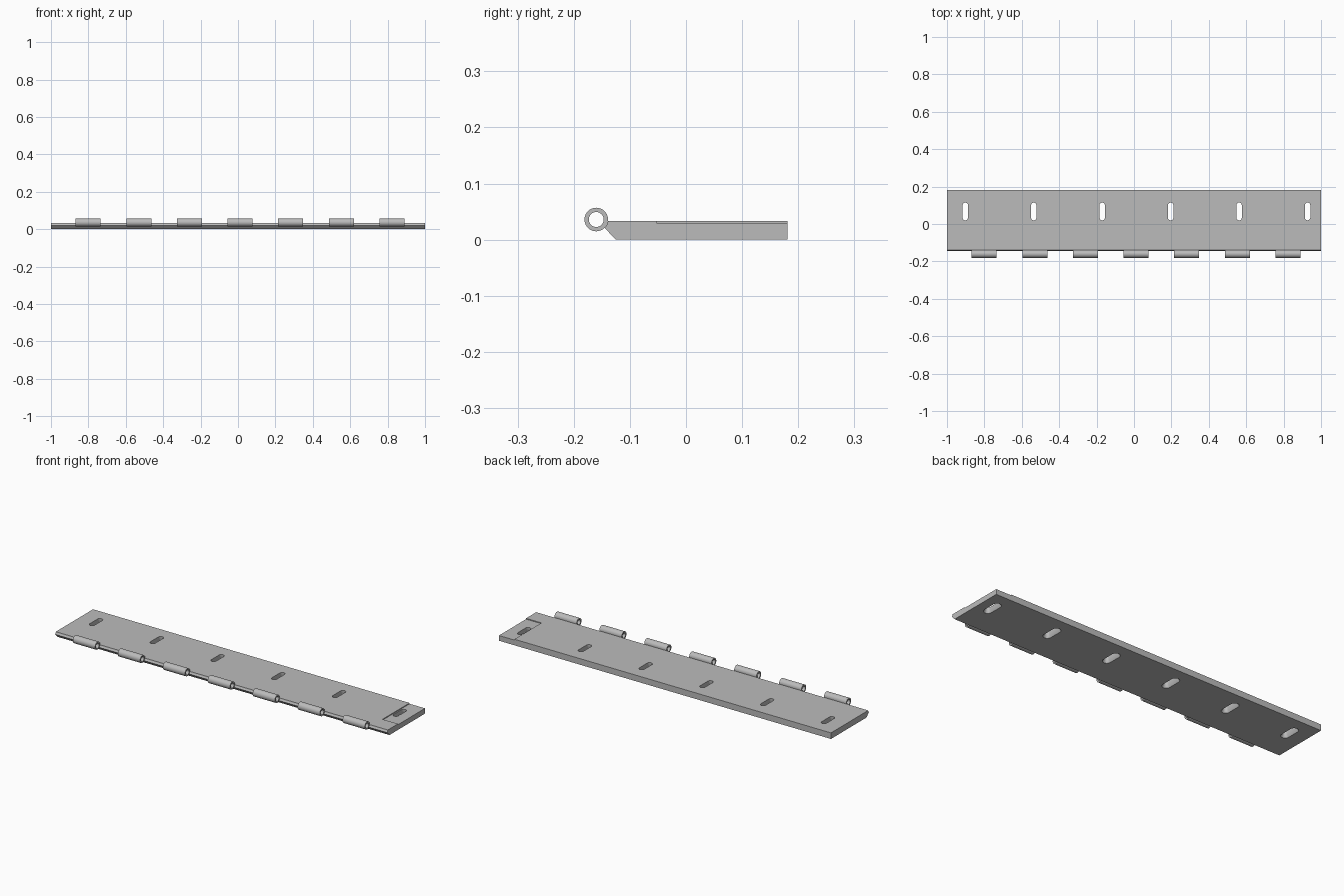
import bpy, bmesh, math

cube = bpy.data.objects.get("Cube")
if cube:
    bpy.data.objects.remove(cube, do_unlink=True)

steel = bpy.data.materials.new("grey_steel")
steel.use_nodes = True
GREY = (0.5, 0.5, 0.5, 1)
steel.diffuse_color = GREY
steel.node_tree.nodes["Principled BSDF"].inputs["Base Color"].default_value = GREY

PIN_Y, PIN_Z = -0.16, 0.036
OUTER, INNER = 0.021, 0.0133
TOP = 0.033


def make_object(name, bm):
    bmesh.ops.recalc_face_normals(bm, faces=bm.faces)
    mesh = bpy.data.meshes.new(name)
    bm.to_mesh(mesh)
    bm.free()
    mesh.materials.append(steel)
    obj = bpy.data.objects.new(name, mesh)
    bpy.context.collection.objects.link(obj)
    return obj


def loft(name, rings, closed=False):
    """Skin matching rings of points; cap the ends, or join last to first."""
    bm = bmesh.new()
    loops = [[bm.verts.new(p) for p in ring] for ring in rings]
    n = len(loops[0])
    pairs = list(zip(loops, loops[1:]))
    if closed:
        pairs.append((loops[-1], loops[0]))
    else:
        bm.faces.new(loops[0])
        bm.faces.new(loops[-1])
    for a, b in pairs:
        for i in range(n):
            j = (i + 1) % n
            bm.faces.new((a[i], a[j], b[j], b[i]))
    return make_object(name, bm)


def arc(cx, cy, r, start, end, steps):
    angles = [math.radians(start + (end - start) * i / steps) for i in range(steps + 1)]
    return [(cx + r * math.cos(a), cy + r * math.sin(a)) for a in angles]


def stadium(x, y, z, r, half):
    pts = arc(x, y + half, r, 0, 180, 10) + arc(x, y - half, r, 180, 360, 10)
    return [(px, py, z) for px, py in pts]


def cut(target, cutter):
    cutter.hide_render = True
    mod = target.modifiers.new("cut", "BOOLEAN")
    mod.operation = "DIFFERENCE"
    mod.solver = "EXACT"
    mod.object = cutter
    bpy.context.view_layer.objects.active = target
    bpy.ops.object.modifier_apply(modifier=mod.name)
    bpy.data.objects.remove(cutter, do_unlink=True)


def smooth(obj):
    bpy.ops.object.select_all(action="DESELECT")
    obj.select_set(True)
    bpy.context.view_layer.objects.active = obj
    bpy.ops.object.shade_smooth_by_angle(angle=math.radians(30))


# Leaf: bevelled underside, front edge hollowed to follow the knuckles
profile = [(-0.125, 0), (0.181, 0), (0.181, TOP)]
profile += arc(PIN_Y, PIN_Z, OUTER, -8, -45, 6)
leaf = loft("hinge_leaf", [[(x, y, z) for y, z in profile] for x in (-1, 1)])

# Shallow recess at the left end
floor = [(0.907, -0.052), (1.1, -0.052), (1.1, 0.3), (0.907, 0.3)]
cut(leaf, loft("recess_cutter", [[(x, y, z) for x, y in floor] for z in (0.0285, 0.1)]))

# Slotted screw holes, flared underneath
for i in range(6):
    x = -0.902 + 0.366 * i
    levels = [(-0.002, 0.0225), (0.014, 0.0145), (0.06, 0.0145)]
    cut(leaf, loft("slot_cutter", [stadium(x, 0.067, z, r, 0.033) for z, r in levels]))
smooth(leaf)

# Hollow knuckles along the front edge
for i in range(7):
    x = -0.801 + 0.2707 * i
    sections = [(-0.067, OUTER), (0.067, OUTER), (0.067, INNER), (-0.067, INNER)]
    rings = [[(x + dx, y, z) for y, z in arc(PIN_Y, PIN_Z, r, 0, 360, 40)[:-1]]
             for dx, r in sections]
    smooth(loft("knuckle_%d" % (i + 1), rings, closed=True))
